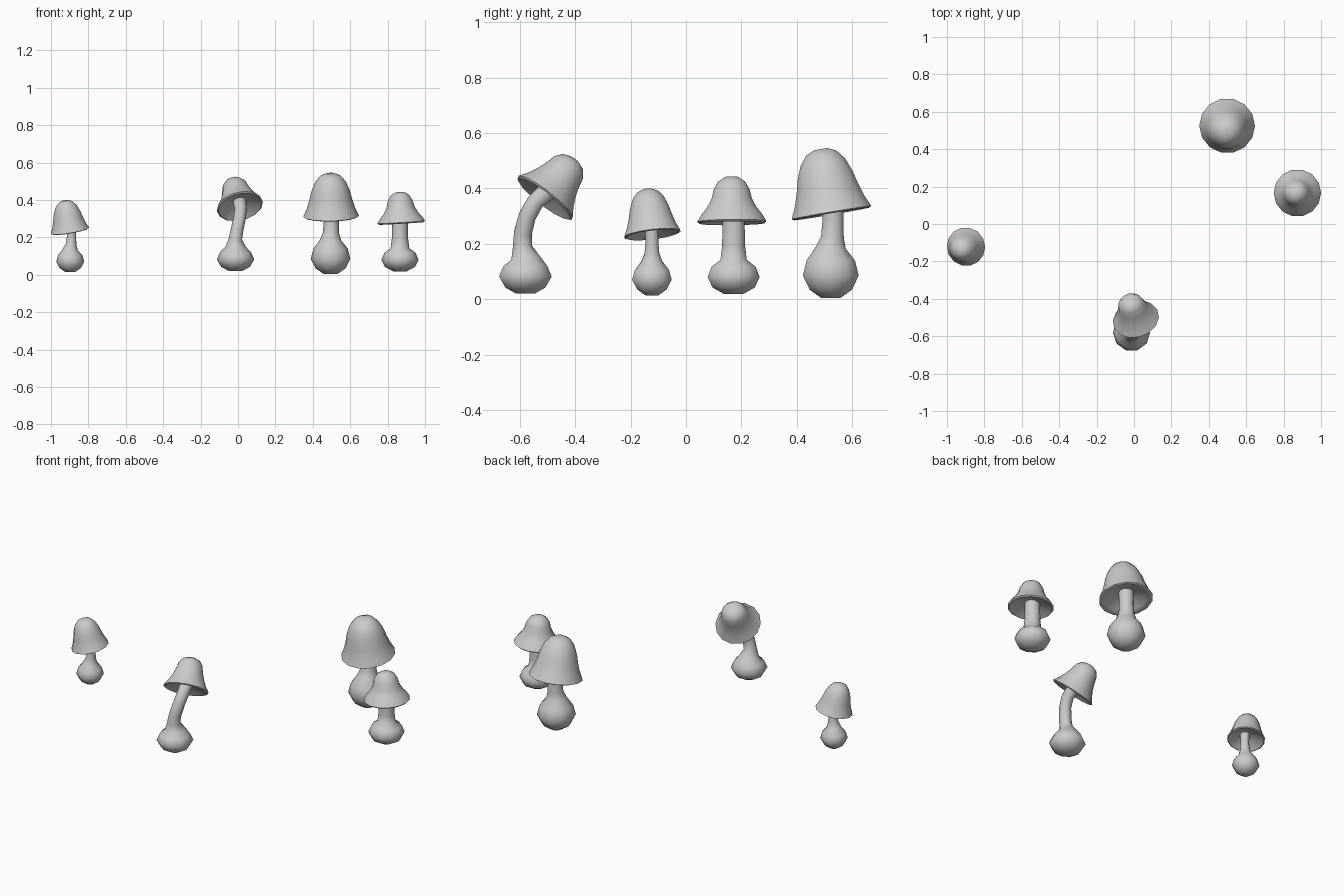
import bpy, bmesh, math
from mathutils import Vector

if "Cube" in bpy.data.objects:
    bpy.data.objects.remove(bpy.data.objects["Cube"])


def skin(name, rings, sides, angle=60):
    """Skin circular rings given as (centre, axis, radius), capping both ends."""
    bm = bmesh.new()
    loops = []
    for centre, axis, radius in rings:
        turn = Vector((0, 0, 1)).rotation_difference(Vector(axis).normalized())
        loop = []
        for i in range(sides):
            a = 2 * math.pi * i / sides
            p = Vector((math.cos(a), math.sin(a), 0)) * radius
            loop.append(bm.verts.new(Vector(centre) + turn @ p))
        loops.append(loop)
    for low, high in zip(loops, loops[1:]):
        for i in range(sides):
            j = (i + 1) % sides
            bm.faces.new((low[i], low[j], high[j], high[i]))
    bm.faces.new(loops[0][::-1])
    bm.faces.new(loops[-1])
    bmesh.ops.recalc_face_normals(bm, faces=bm.faces)
    mesh = bpy.data.meshes.new(name)
    bm.to_mesh(mesh)
    bm.free()
    obj = bpy.data.objects.new(name, mesh)
    bpy.context.collection.objects.link(obj)
    bpy.ops.object.select_all(action='DESELECT')
    obj.select_set(True)
    bpy.context.view_layer.objects.active = obj
    bpy.ops.object.shade_smooth_by_angle(angle=math.radians(angle))
    return obj


def stem(name, path):
    """Bulb and stalk along (x, y, z, radius) points."""
    pts = [Vector(p[:3]) for p in path]
    rings = []
    for i, p in enumerate(pts):
        tangent = pts[min(i + 1, len(pts) - 1)] - pts[max(i - 1, 0)]
        rings.append((p, tangent, path[i][3]))
    return skin(name, rings, 10)


# Hollow underside, running from the stalk out to the rim
UNDERSIDE = [(0.22, 0.2), (0.5, 0.13), (0.78, 0.06), (0.94, 0.0)]


def cap(name, centre, axis, radius, height, profile):
    """Bell cap: profile is (radius, height) as fractions."""
    axis = Vector(axis).normalized()
    rings = [(Vector(centre) + axis * h * height, axis, r * radius)
             for r, h in UNDERSIDE + profile]
    return skin(name, rings, 14)


BELL = [(1, 0.02), (0.87, 0.2), (0.77, 0.4), (0.69, 0.6), (0.56, 0.8), (0.38, 0.94), (0.17, 1)]
FLARED = [(1, 0.04), (0.88, 0.19), (0.72, 0.34), (0.59, 0.52), (0.52, 0.73), (0.39, 0.9), (0.18, 1)]


def upright(x, y, rows):
    return [(x, y, z, r) for z, r in rows]


# Small left mushroom
stem("left_stem", upright(-0.897, -0.123, [
    (0.014, 0.025), (0.035, 0.056), (0.07, 0.075), (0.105, 0.065), (0.135, 0.04)])
    + [(-0.892, -0.123, 0.165, 0.028), (-0.89, -0.123, 0.21, 0.024), (-0.893, -0.125, 0.275, 0.026)])
cap("left_cap", (-0.898, -0.121, 0.232), (-0.17, -0.12, 1), 0.104, 0.168, BELL)

# Bent front mushroom
stem("front_stem", upright(-0.013, -0.58, [
    (0.02, 0.035), (0.042, 0.076), (0.082, 0.1), (0.12, 0.083), (0.15, 0.054)])
    + [(-0.014, -0.591, 0.19, 0.036), (-0.005, -0.589, 0.24, 0.034),
       (0.008, -0.573, 0.3, 0.033), (0.014, -0.545, 0.35, 0.033),
       (0.008, -0.496, 0.395, 0.036)])
cap("front_cap", (0.011, -0.512, 0.362), (-0.2, 0.6, 0.77), 0.126, 0.182,
    [(1, 0.03), (0.84, 0.2), (0.7, 0.4), (0.6, 0.6), (0.53, 0.8), (0.38, 0.94), (0.17, 1)])

# Tall back mushroom
stem("back_stem", upright(0.495, 0.523, [
    (0.004, 0.036), (0.034, 0.08), (0.085, 0.106), (0.14, 0.092), (0.185, 0.057)])
    + [(0.497, 0.529, 0.225, 0.043), (0.499, 0.531, 0.29, 0.04), (0.498, 0.525, 0.37, 0.042)])
cap("back_cap", (0.498, 0.526, 0.308), (-0.02, -0.17, 1), 0.149, 0.237, BELL)

# Wide-brimmed right mushroom
stem("right_stem", upright(0.866, 0.172, [
    (0.018, 0.035), (0.042, 0.08), (0.08, 0.099), (0.118, 0.083), (0.142, 0.05),
    (0.19, 0.044), (0.26, 0.042), (0.32, 0.042)]))
cap("right_cap", (0.874, 0.166, 0.274), (-0.06, -0.01, 1), 0.127, 0.168, FLARED)
